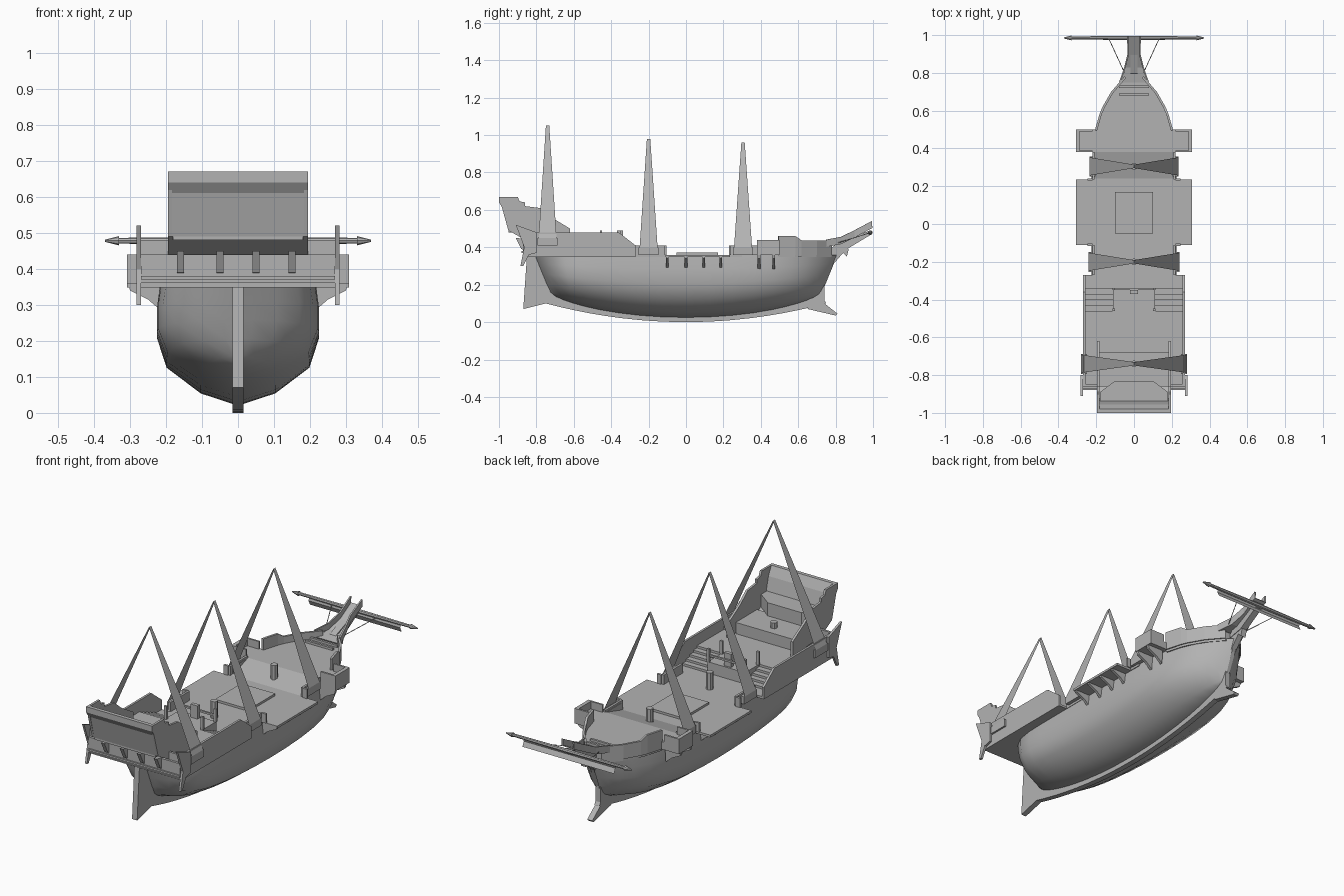
import bpy, bmesh
from math import sin, radians
from mathutils import Vector

old = bpy.data.objects.get("Cube")
if old:
    bpy.data.objects.remove(old, do_unlink=True)

grey = bpy.data.materials.new("plain_grey")
grey.use_nodes = True
grey.diffuse_color = (.45, .45, .45, 1)
grey.node_tree.nodes["Principled BSDF"].inputs["Base Color"].default_value = grey.diffuse_color

# Shared heights, lengths and half widths
DECK, QUARTER, RAIL = .36, .42, .48
STERN, BREAK, WAIST = -.86, -.46, -.27
BEAM, QUARTER_HALF, POOP_HALF = .22, .27, .195
WALL = .012


def finish(name, bm, mirrored=False, smooth=False, thickness=None):
    bmesh.ops.recalc_face_normals(bm, faces=bm.faces)
    mesh = bpy.data.meshes.new(name)
    bm.to_mesh(mesh)
    bm.free()
    mesh.materials.append(grey)
    for face in mesh.polygons:
        face.use_smooth = smooth
    obj = bpy.data.objects.new(name, mesh)
    bpy.context.collection.objects.link(obj)
    if thickness:
        solid = obj.modifiers.new("thickness", "SOLIDIFY")
        solid.thickness = thickness
        solid.offset = 0
    if mirrored:
        obj.modifiers.new("other_side", "MIRROR").use_mirror_merge = False


def prism(name, outline, axis, span, **options):
    """Extrude an outline along one axis; its points use the other two axes in order."""
    bm = bmesh.new()
    ends = []
    for depth in span:
        ring = []
        for point in outline:
            place = list(point)
            place.insert("xyz".index(axis), depth)
            ring.append(bm.verts.new(place))
        bm.faces.new(ring)
        ends.append(ring)
    first, last = ends
    for i in range(len(outline)):
        bm.faces.new((first[i - 1], first[i], last[i], last[i - 1]))
    finish(name, bm, **options)


def box(name, x, y, z, **options):
    """Box between pairs of limits; a single x means a half width across the centre line."""
    if not isinstance(x, tuple):
        x = (-x, x)
    corners = [(x[i], y[j]) for i, j in ((0, 0), (1, 0), (1, 1), (0, 1))]
    prism(name, corners, "z", z, **options)


def loft(name, rows, **options):
    bm = bmesh.new()
    grid = [[bm.verts.new(point) for point in row] for row in rows]
    for row, following in zip(grid, grid[1:]):
        for i in range(len(row) - 1):
            bm.faces.new((row[i], row[i + 1], following[i + 1], following[i]))
    finish(name, bm, **options)


def rod(name, start, end, radius, tip=None, **options):
    start, end = Vector(start), Vector(end)
    direction = end - start
    bm = bmesh.new()
    bmesh.ops.create_cone(bm, segments=8, radius1=radius, radius2=tip or radius,
                          depth=direction.length, cap_ends=True)
    turn = direction.to_track_quat("Z", "Y").to_matrix()
    for vert in bm.verts:
        vert.co = turn @ vert.co + (start + end) / 2
    finish(name, bm, **options)


# Hull: angled bilge below upright sides, full at the stern and fine at the bow
def half_width(t):
    return .01 + (BEAM - .005) * (1 - abs(t) ** (4.5 if t > 0 else 12))


side_section = [(.96, 1), (1, .78), (1, .55), (.88, .31), (.46, .1)]
section = side_section + [(0, 0)] + [(-across, up) for across, up in reversed(side_section)]


def hull_row(t):
    bottom = .02 + .12 * t * t
    return [(half_width(t) * across, .81 * t - .09 * t ** 3 * (1 - up),
             bottom + (DECK - bottom) * up) for across, up in section]


stations = [sin(radians(a)) for a in range(-90, 91, 9)]
loft("hull", [hull_row(t) for t in stations], smooth=True)

# Keel follows the hull bottom; rudder and stem close its ends
lower = [(.75 * t, .1 * t * t) for t in stations]
upper = [(.72 * t, .03 + .12 * t * t) for t in reversed(stations)]
prism("keel", lower + upper, "x", (-.015, .015))
prism("rudder", [(-.87, .07), (-.75, .1), (-.71, .15), (-.79, DECK), (-.85, DECK)],
      "x", (-.015, .015))
prism("stem", [(.65, .07), (.8, .035), (.81, .045), (.74, .1), (.74, .2), (.78, .3), (.84, .37),
               (.86, .35), (.87, .39), (.8, .42), (.75, DECK), (.69, .14)], "x", (-.015, .015))

# Decks
box("main_deck", x=BEAM, y=(BREAK, .3), z=(DECK - WALL, DECK))
box("lower_stern_deck", x=QUARTER_HALF, y=(STERN, WAIST), z=(DECK - WALL, DECK))
box("quarter_deck", x=QUARTER_HALF - WALL, y=(STERN, BREAK), z=(DECK, QUARTER))
box("quarter_deck_front", x=.11, y=(BREAK, -.34), z=(DECK, QUARTER))
prism("foredeck_ramp", [(.24, DECK), (.38, .4), (.5, .4), (.5, DECK)], "x", (-.21, .21))
box("hatch", x=.1, y=(-.05, .17), z=(DECK, DECK + WALL))

# Foredeck and bow bulwark follow the hull plan; the bulwark steps down toward the bow
bow = [(half_width(t), .81 * t) for t in (.61, .72, .76, .86, .96)]
prism("fore_deck", bow + [(-x, y) for x, y in reversed(bow)], "z", (DECK - WALL, .4))
loft("bow_bulwark", [[(x, y, DECK), (x, y, .46 if y < .6 else .437)] for x, y in bow],
     thickness=WALL, mirrored=True)
for y in (.68, .72):
    box("bow_beam", x=.08, y=(y, y + WALL), z=(.4, .4 + WALL))

# Poop: raised deck, bench, sloped stern wall between stepped sides
box("poop_deck", x=POOP_HALF - WALL, y=(STERN, -.68), z=(QUARTER, RAIL))
prism("stern_bench", [(-.1, -.83), (.1, -.83), (.18, -.89), (.18, -.95), (-.18, -.95), (-.18, -.89)],
      "z", (RAIL, .55))
slope = [(-1, .67), (-1, .64), (-.98, .61), (-.95, .49), (STERN, .44)]
inside = [(y + .025, z + WALL) for y, z in reversed(slope[2:])]
prism("stern_wall", slope + inside + [(-.98, .67)], "x", (-POOP_HALF, POOP_HALF))
prism("poop_side", [(-1, .67), (-.9, .67), (-.89, .645), (STERN, .64), (STERN, .62), (-.78, .61),
                    (-.72, .56), (-.62, .5), (-.62, QUARTER), (STERN, .44), (-.95, .49)],
      "x", (POOP_HALF - WALL, POOP_HALF), mirrored=True)

# Transom with overhang brackets
box("transom", x=QUARTER_HALF, y=(STERN - WALL, STERN), z=(DECK, .44))
box("transom_moulding", x=QUARTER_HALF, y=(STERN - .02, STERN), z=(.37, .38))
for x in (-.16, -.05, .05, .15):
    prism("stern_bracket", [(STERN, .385), (-.88, .39), (-.91, .45), (STERN, .445)],
          "x", (x - .01, x + .01))

# Quarterdeck sides
prism("quarter_bulwark", [(STERN, DECK), (STERN, RAIL), (-.36, RAIL), (WAIST, .41), (WAIST, DECK)],
      "x", (QUARTER_HALF - WALL, QUARTER_HALF), mirrored=True)
prism("quarter_wing", [(-.91, .52), (-.8, RAIL), (-.8, .37), (-.84, DECK), (-.87, .3), (-.885, .3),
                       (-.865, .4)], "x", (QUARTER_HALF, QUARTER_HALF + WALL), mirrored=True)
box("stern_rail", x=(POOP_HALF, QUARTER_HALF), y=(STERN, STERN + WALL), z=(QUARTER, RAIL), mirrored=True)

# Stairs and railing at the quarterdeck front
steps = 4
for i in range(steps):
    box("stair", x=(.11, QUARTER_HALF - WALL), y=(BREAK, -.34 - .12 * i / steps),
        z=(DECK, DECK + (QUARTER - DECK) * (i + 1) / (steps + 1)), mirrored=True)
for y in (BREAK, -.35):
    box("rail_post", x=(.1, .115), y=(y, y + WALL), z=(QUARTER, .49), mirrored=True)
box("quarter_rail", x=.11, y=(-.35, -.34), z=(.45, .46))
box("steering_stand", x=.02, y=(-.37, -.35), z=(QUARTER, .49))

# Side platforms with brackets beneath
box("mid_platform", x=(BEAM - .02, .308), y=(-.11, .235), z=(DECK - WALL, DECK), mirrored=True)
box("fore_platform", x=(BEAM - .02, .3), y=(.38, .5), z=(DECK, .4), mirrored=True)
box("fore_platform_wall", x=(.3 - WALL, .308), y=(.38, .5), z=(DECK, .44), mirrored=True)
for y in (.38, .49):
    box("fore_platform_end", x=(BEAM, .3), y=(y, y + .01), z=(.4, .44), mirrored=True)
for y in (-.1, 0, .095, .185, .39, .47):
    prism("platform_bracket", [(.21, DECK), (.305, DECK), (.3, .34), (.25, .315), (.215, .285)],
          "y", (y - .007, y + .007), mirrored=True)

# Waist bulwarks, each with a short return where the mid platform begins
for ends, corner in (((WAIST, -.11), -.11), ((.235, .38), .235)):
    box("waist_bulwark", x=(BEAM - WALL, BEAM), y=ends, z=(DECK, .41), mirrored=True)
    box("bulwark_return", x=(BEAM, .245), y=(corner - WALL / 2, corner + WALL / 2),
        z=(DECK, .41), mirrored=True)

# Flat shrouds leaning to a point on small ledges, with a mast stub between them
for y, foot, base, peak in ((-.74, .28, .45, 1.05), (-.2, .24, .4, .98), (.305, .235, .4, .96)):
    loft("shroud", [[(foot, y - .048, base), (foot, y + .048, base)],
                    [(0, y - .009, peak), (0, y + .009, peak)]], mirrored=True)
    box("shroud_ledge", x=(foot - .03, foot), y=(y - .053, y + .053), z=(base - .04, base), mirrored=True)
    rod("mast_stub", (0, y, base - .04), (0, y, base * 1.2 - .03), radius=.018)

# Yard arm, stays and furled sail
YARD_Y, YARD_Z = .985, .478
rod("yard_arm", (0, YARD_Y, YARD_Z), (.34, YARD_Y, YARD_Z), radius=.011, tip=.008, mirrored=True)
rod("yard_tip", (.33, YARD_Y, YARD_Z), (.37, YARD_Y, YARD_Z), radius=.013, tip=.003, mirrored=True)
rod("yard_stay", (.05, .8, QUARTER), (.135, YARD_Y, YARD_Z), radius=.002, mirrored=True)
loft("furled_sail", [[(x, YARD_Y + back, YARD_Z - drop) for x in (-QUARTER_HALF, QUARTER_HALF)]
                     for back, drop in ((0, 0), (-.006, .02), (.006, .045))])

# Beak: open trough over a supporting knee
trough = [(.75, .075, .405), (.83, .048, QUARTER), (.9, .03, .455), (.995, .033, .505)]
loft("beak_trough", [[(-w, y, z + .036), (-w, y, z), (w, y, z), (w, y, z + .036)]
                     for y, w, z in trough], thickness=.008)
prism("beak_knee", [(.76, .37), (.86, .39), (YARD_Y, .465), (YARD_Y, .49), (.8, QUARTER)],
      "x", (-.018, .018))
